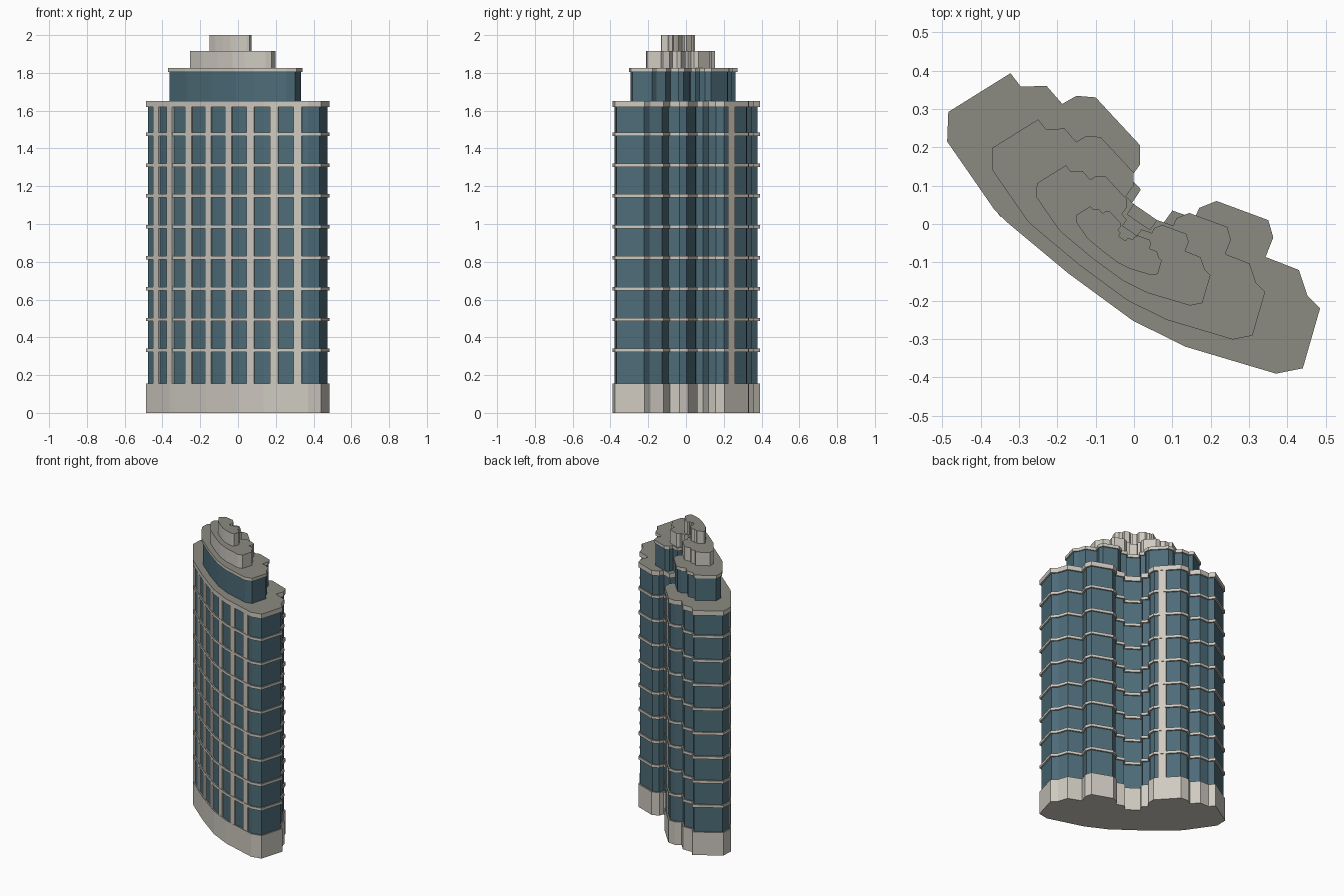
import bpy, bmesh, math
from mathutils import Vector

if "Cube" in bpy.data.objects:
    bpy.data.objects.remove(bpy.data.objects["Cube"])

# Floor plan, counter-clockwise: curved front first, then the stepped back
PLAN = [Vector(p) for p in [
    (-.487, .215), (-.363, .036), (-.335, .008), (-.172, -.128), (-.003, -.252),
    (.135, -.32), (.37, -.39), (.44, -.376), (.485, -.22), (.452, -.187),
    (.43, -.12), (.343, -.086), (.363, -.035), (.35, .01), (.215, .06),
    (.17, .042), (.158, .015), (.1, .035), (.075, .0), (-.005, .055),
    (.018, .09), (-.01, .12), (.016, .155), (.016, .205), (-.1, .33),
    (-.15, .334), (-.187, .313), (-.228, .36), (-.295, .358), (-.322, .393),
    (-.484, .292)]]
CENTRE = Vector((-.051, -.057))


def material(name, rgb):
    m = bpy.data.materials.new(name)
    m.diffuse_color = (*rgb, 1)
    m.use_nodes = True
    m.node_tree.nodes["Principled BSDF"].inputs["Base Color"].default_value = m.diffuse_color
    return m


STONE = material("pale_stone", (.62, .59, .53))
GLASS = material("blue_glass", (.075, .15, .19))
ROOF = material("roof_grey", (.26, .26, .225))


def scaled(s):
    return [CENTRE + (p - CENTRE) * s for p in PLAN]


def inset(plan, d):
    """Move every wall of the plan inward by d."""
    out = []
    for i, p in enumerate(plan):
        a = (p - plan[i - 1]).normalized()
        b = (plan[(i + 1) % len(plan)] - p).normalized()
        na, nb = Vector((-a.y, a.x)), Vector((-b.y, b.x))
        out.append(p + (na + nb) * d / max(1 + na.dot(nb), .4))
    return out


def prism(name, plan, z0, z1, mat, top=None):
    bm = bmesh.new()
    lo = [bm.verts.new((p.x, p.y, z0)) for p in plan]
    hi = [bm.verts.new((p.x, p.y, z1)) for p in plan]
    bm.faces.new(lo[::-1])
    cap = bm.faces.new(hi)
    if top:
        cap.material_index = 1
    n = len(plan)
    for i in range(n):
        j = (i + 1) % n
        bm.faces.new((lo[i], lo[j], hi[j], hi[i]))
    me = bpy.data.meshes.new(name)
    bm.to_mesh(me)
    bm.free()
    me.materials.append(mat)
    if top:
        me.materials.append(top)
    ob = bpy.data.objects.new(name, me)
    bpy.context.collection.objects.link(ob)
    return ob


def fin(name, a, b, t, width, z0, z1):
    """Upright stone strip on the wall from a to b, centred at fraction t."""
    d = (b - a).normalized()
    n = Vector((d.y, -d.x))
    c = a.lerp(b, t)
    w = d * width / 2
    prism(name, [c - w - n * .02, c - w - n * .002, c + w - n * .002, c + w - n * .02][::-1],
          z0, z1, STONE)


# Main tower
prism("base", PLAN, 0, .155, STONE, ROOF)
prism("tower_glass", inset(PLAN, .01), .155, 1.62, GLASS)
for i in range(8):
    z = .331 + i * .1635
    prism(f"floor_band_{i + 1}", PLAN, z - .009, z + .009, STONE, ROOF)
prism("cornice", PLAN, 1.62, 1.652, STONE, ROOF)

# Vertical fins on the curved front
for k, (x, w) in enumerate([(-.437, .03), (-.365, .03), (-.265, .033), (-.16, .034),
                            (-.053, .034), (.063, .04), (.19, .042), (.315, .042)]):
    for a, b in zip(PLAN[:6], PLAN[1:7]):
        if a.x <= x < b.x:
            fin(f"front_fin_{k + 1}", a, b, (x - a.x) / (b.x - a.x),
                w * (b - a).length / (b.x - a.x), .155, 1.62)

# Single fin on the back wing
fin("back_fin", PLAN[23], PLAN[24], .31, .05, .155, 1.62)

# Stepped top, each tier a smaller copy of the plan
top = scaled(.733)
prism("penthouse_glass", inset(top, .008), 1.652, 1.805, GLASS)
prism("penthouse_roof", top, 1.805, 1.826, STONE, ROOF)
prism("upper_tier", scaled(.467), 1.826, 1.916, STONE, ROOF)
prism("crown_tier", scaled(.23), 1.916, 2.0, STONE, ROOF)
